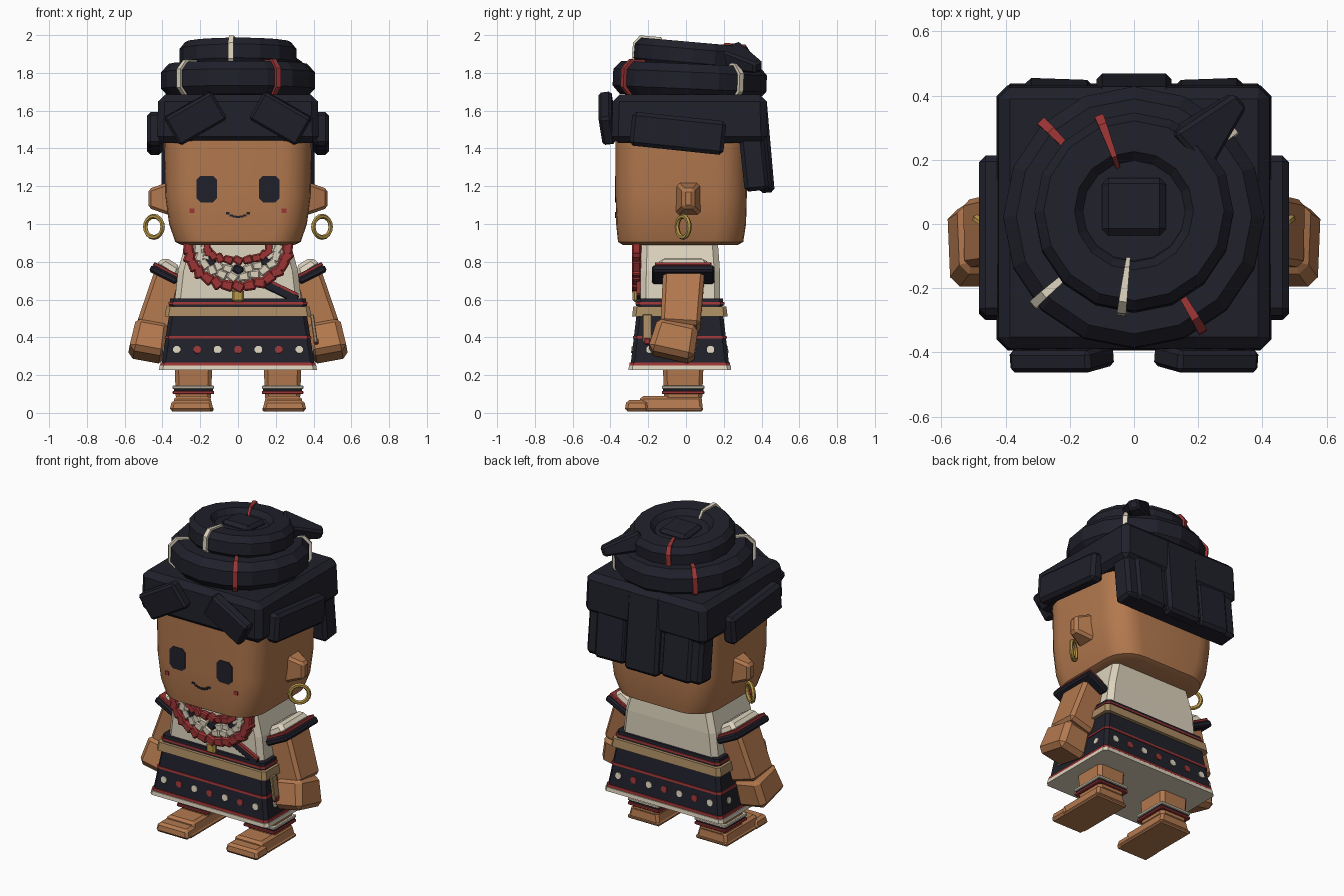
import bpy, bmesh, math
from math import sin, cos, pi, radians
from mathutils import Matrix, Vector, Euler

cube = bpy.data.objects.get("Cube")
if cube:
    bpy.data.objects.remove(cube)


def material(name, rgb):
    m = bpy.data.materials.new(name)
    m.use_nodes = True
    m.diffuse_color = (*rgb, 1)
    m.node_tree.nodes["Principled BSDF"].inputs["Base Color"].default_value = (*rgb, 1)
    return m


SKIN = material("skin", (.45, .19, .077))
NAVY = material("navy", (.0145, .0145, .024))
RED = material("red", (.34, .036, .036))
CREAM = material("cream", (.72, .65, .51))
TAN = material("tan", (.40, .26, .125))
GOLD = material("gold", (.48, .31, .065))


def finish(bm, name, mats, smooth=0):
    bmesh.ops.recalc_face_normals(bm, faces=bm.faces[:])
    me = bpy.data.meshes.new(name)
    bm.to_mesh(me)
    bm.free()
    for m in mats:
        me.materials.append(m)
    ob = bpy.data.objects.new(name, me)
    bpy.context.collection.objects.link(ob)
    if smooth:
        bpy.ops.object.select_all(action='DESELECT')
        ob.select_set(True)
        bpy.context.view_layer.objects.active = ob
        bpy.ops.object.shade_smooth_by_angle(angle=radians(smooth))
    return ob


def add_block(bm, matrix, s0, s1, h, bevel=0, index=0):
    """Tapered box along local z, s0 at the bottom and s1 at the top."""
    part = bmesh.new()
    bmesh.ops.create_cube(part, size=1)
    for v in part.verts:
        s = s1 if v.co.z > 0 else s0
        v.co = Vector((v.co.x * s[0], v.co.y * s[1], v.co.z * h))
    if bevel:
        bmesh.ops.bevel(part, geom=part.edges[:], offset=bevel, segments=1,
                        affect='EDGES', profile=.5)
    part.transform(matrix)
    for f in part.faces:
        f.material_index = index
    tmp = bpy.data.meshes.new("tmp")
    part.to_mesh(tmp)
    part.free()
    bm.from_mesh(tmp)
    bpy.data.meshes.remove(tmp)


def box(name, at, size, mat, rot=(0, 0, 0), top=(1, 1), bevel=.015):
    bm = bmesh.new()
    m = Matrix.Translation(at) @ Euler([radians(a) for a in rot]).to_matrix().to_4x4()
    add_block(bm, m, size, (size[0] * top[0], size[1] * top[1]), size[2], bevel)
    return finish(bm, name, [mat])


def beam(name, p0, p1, s0, s1, mat, bevel=.02):
    p0, p1 = Vector(p0), Vector(p1)
    z = (p1 - p0).normalized()
    y = Vector((0, 1, 0))
    y = (y - z * y.dot(z)).normalized()
    m = Matrix((y.cross(z), y, z)).transposed().to_4x4()
    m.translation = (p0 + p1) / 2
    bm = bmesh.new()
    add_block(bm, m, s0, s1, (p1 - p0).length, bevel)
    return finish(bm, name, [mat])


def loft(name, sections, radius, segs, mat, matrix=Matrix(), smooth=0):
    """Rounded rectangles (z, half x, y min, y max) joined upwards."""
    bm = bmesh.new()
    rings = []
    for z, hx, y0, y1 in sections:
        ring = []
        for k, (cx, cy) in enumerate(((hx, y1), (-hx, y1), (-hx, y0), (hx, y0))):
            ox = cx - math.copysign(radius, cx)
            oy = cy + (radius if cy == y0 else -radius)
            for i in range(segs + 1):
                a = pi / 2 * (k + i / segs)
                ring.append(bm.verts.new(matrix @ Vector(
                    (ox + radius * cos(a), oy + radius * sin(a), z))))
        rings.append(ring)
    n = len(rings[0])
    for a, b in zip(rings, rings[1:]):
        for i in range(n):
            bm.faces.new((a[i], a[(i + 1) % n], b[(i + 1) % n], b[i]))
    bm.faces.new(rings[0])
    bm.faces.new(rings[-1])
    return finish(bm, name, [mat], smooth)


def coil(name, at, tilt, rc, a, b, mat, start=0, sweep=2 * pi, n=16, grow=0):
    """Ring, or a short slice of one, with a chamfered cross-section."""
    bm = bmesh.new()
    m = Matrix.Translation(at) @ Matrix.Rotation(radians(tilt), 4, 'X')
    a, b = a + grow, b + grow
    prof = [(a, b * .5), (a * .62, b), (-a * .62, b), (-a, b * .5),
            (-a, -b * .5), (-a * .62, -b), (a * .62, -b), (a, -b * .5)]
    full = sweep > 6
    rings = []
    for i in range(n if full else n + 1):
        t = start + sweep * i / n
        rings.append([bm.verts.new(m @ Vector(((rc + r) * cos(t), (rc + r) * sin(t), z)))
                      for r, z in prof])
    for i in range(n):
        p, q = rings[i], rings[(i + 1) % len(rings)]
        for j in range(8):
            bm.faces.new((p[j], p[(j + 1) % 8], q[(j + 1) % 8], q[j]))
    if not full:
        bm.faces.new(rings[0])
        bm.faces.new(rings[-1])
    return finish(bm, name, [mat])


# Head and face
loft("head", [(.89, .30, -.335, .275), (.905, .332, -.36, .303), (1.0, .365, -.37, .318),
              (1.15, .385, -.372, .322), (1.6, .395, -.372, .322)], .16, 6, SKIN, smooth=35)
upright = Matrix.Rotation(pi / 2, 4, 'X')
for s, side in ((1, "left"), (-1, "right")):
    loft(side + "_eye", [(.367, .055, -.07, .07), (.376, .055, -.07, .07)], .022, 1, NAVY,
         Matrix.Translation((s * .165, 0, 1.185)) @ upright)
    box(side + "_cheek", (s * .243, -.367, 1.07), (.026, .009, .024), RED, bevel=0)
    beam(side + "_ear", (s * .36, .012, 1.135), (s * .475, .012, 1.135),
         (.18, .14), (.1, .06), SKIN, .015)
    bpy.ops.mesh.primitive_torus_add(
        major_segments=16, minor_segments=6, major_radius=.056, minor_radius=.013,
        location=(s * .445, -.015, .985), rotation=(pi / 2, 0, s * radians(35)))
    ring = bpy.context.object
    ring.name = side + "_earring"
    ring.data.materials.append(GOLD)
bm = bmesh.new()
for i in range(-3, 4):
    add_block(bm, Matrix.Translation((i * .018, -.372, 1.037 + i * i * .0022)),
              (.02, .008), (.02, .008), .011)
finish(bm, "mouth", [NAVY])

# Hair
box("hair_cap", (0, .019, 1.557), (.86, .828, .255), NAVY, top=(.98, .98), bevel=.035)
box("back_hair", (0, .35, 1.42), (.81, .13, .49), NAVY, rot=(6, 0, 0), bevel=.02)
box("back_lock_middle", (0, .408, 1.415), (.235, .08, .5), NAVY, rot=(5, 0, 0), bevel=.018)
for s, side in ((1, "left"), (-1, "right")):
    box(side + "_back_lock", (s * .235, .393, 1.40), (.21, .075, .45), NAVY,
        rot=(6, 0, s * 2), bevel=.018)
    box(side + "_side_lock", (s * .44, -.043, 1.48), (.085, .5, .18), NAVY,
        rot=(-6, 0, 0), bevel=.02)
    box(side + "_fringe", (s * .225, -.418, 1.56), (.29, .07, .17), NAVY,
        rot=(8, s * 30, 0), bevel=.014)

# Coiled head wrap with cords
LOWER = ((0, .02, 1.76), -2.5, .3, .107, .088)
UPPER = ((0, .035, 1.89), -5, .233, .077, .073)
coil("lower_coil", *LOWER, NAVY)
coil("upper_coil", *UPPER, NAVY)
coil("coil_floor", (0, .045, 1.88), -5, .1, .1, .05, NAVY)
box("coil_core", (0, .05, 1.885), (.2, .18, .14), NAVY, rot=(-5, 0, 0), bevel=.02)
for name, ring, angle, mat in (("front_cord", LOWER, 221, CREAM), ("front_red_cord", LOWER, 301, RED),
                               ("back_cord", LOWER, 41, CREAM), ("back_red_cord", LOWER, 134, RED),
                               ("top_cord", UPPER, 263, CREAM), ("top_red_cord", UPPER, 110, RED)):
    width = .021 / ring[2]
    coil(name, *ring, mat, start=radians(angle) - width / 2, sweep=width, n=1, grow=.011)
beam("wrap_tail", (.16, .22, 1.895), (.325, .385, 1.83), (.12, .17), (.06, .06), NAVY, .012)

# Blouse and sleeves
loft("blouse", [(.57, .338, -.243, .18), (.75, .318, -.24, .18), (.91, .275, -.235, .168)],
     .03, 1, CREAM)
beam("sash", (.14, -.25, .685), (.315, -.25, .6), (.045, .02), (.045, .02), NAVY, .005)
beam("sash_trim", (.155, -.252, .705), (.318, -.252, .626), (.014, .02), (.014, .02), RED, 0)
for s, side in ((1, "left"), (-1, "right")):
    def limb(name, p0, p1, s0, s1, mat, bevel=.02):
        beam(side + name, (s * p0[0], *p0[1:]), (s * p1[0], *p1[1:]), s0, s1, mat, bevel)
    limb("_sleeve", (.345, -.015, .80), (.38, -.015, .745), (.1, .24), (.14, .28), CREAM)
    limb("_sleeve_trim", (.376, -.015, .764), (.385, -.015, .747), (.15, .3), (.15, .3), RED, .004)
    limb("_sleeve_band", (.383, -.015, .75), (.401, -.015, .714), (.16, .33), (.16, .33), NAVY, .01)
    limb("_arm", (.36, -.01, .76), (.45, -.03, .45), (.15, .22), (.18, .21), SKIN)
    limb("_hand", (.452, -.04, .475), (.485, -.082, .295), (.18, .22), (.2, .25), SKIN, .03)

# Skirt, belt and trims
SKIRT_BOTTOM, SKIRT_TOP = (.24, .408, -.295, .23), (.58, .355, -.255, .19)
loft("skirt", [SKIRT_BOTTOM, SKIRT_TOP], .02, 1, NAVY)


def skirt_ring(name, z0, z1, grow, mat):
    rows = []
    for z in (z0, z1):
        t = (z - .24) / .34
        hx, y0, y1 = [p + (q - p) * t for p, q in zip(SKIRT_BOTTOM[1:], SKIRT_TOP[1:])]
        rows.append((z, hx + grow, y0 - grow, y1 + grow))
    loft(name, rows, .02, 1, mat)


skirt_ring("hem", .226, .25, .008, CREAM)
skirt_ring("lower_red_trim", .252, .268, .006, RED)
skirt_ring("upper_red_trim", .394, .408, .005, RED)
skirt_ring("belt", .51, .562, .022, TAN)
skirt_ring("waist_band", .565, .605, .008, NAVY)
skirt_ring("waist_trim", .575, .587, .013, RED)

# Embroidered dots around the skirt
bm = bmesh.new()
spots = [(i * .108, y, lean, 0, i % 2) for i in range(-3, 4)
         for y, lean in ((-.2845, -6.5), (.219, 6.5))]
spots += [(s * .394, -.03 + i * .16, 0, s * -9, i % 2) for i in (-1, 0, 1) for s in (1, -1)]
for x, y, rx, ry, odd in spots:
    m = Matrix.Translation((x, y, .335)) @ Euler((radians(rx), radians(ry), 0)).to_matrix().to_4x4()
    m = m @ Matrix.Rotation(pi / 2, 4, 'Y' if ry else 'X') @ Matrix.Rotation(pi / 8, 4, 'Z')
    before = set(bm.faces)
    bmesh.ops.create_cone(bm, cap_ends=True, segments=8, radius1=.021, radius2=.021,
                          depth=.009, matrix=m)
    for f in set(bm.faces) - before:
        f.material_index = 1 if odd else 0
finish(bm, "skirt_dots", [RED, CREAM])
box("belt_tail", (.402, -.205, .447), (.02, .05, .15), TAN, rot=(0, -8, 0), bevel=.004)
box("belt_tassel", (.412, -.205, .38), (.026, .035, .035), RED, bevel=.006)


# Beaded necklaces
def necklace(name, width, top, drop, size, count, mats, y):
    bm = bmesh.new()
    for i in range(count):
        t = pi * i / (count - 1)
        m = Matrix.Translation((-width * cos(t), y, top - drop * sin(t)))
        m = m @ Matrix.Rotation(-t + (i % 2) * .5, 4, 'Y')
        add_block(bm, m, (size, size * .8), (size * .8, size * .8), size * 1.1, size * .15,
                  i % len(mats))
    finish(bm, name, mats)


necklace("outer_necklace", .262, .87, .2, .062, 15, [RED], -.262)
necklace("cream_necklace", .21, .87, .15, .054, 12, [CREAM], -.257)
necklace("mixed_necklace", .178, .87, .112, .05, 11, [CREAM, CREAM, NAVY], -.257)
necklace("inner_necklace", .165, .87, .062, .048, 11, [RED], -.26)
box("pendant", (0, -.268, .62), (.065, .03, .065), GOLD, bevel=.01)

# Legs, anklets and feet
for s, side in ((1, "left"), (-1, "right")):
    x = s * .236
    box(side + "_leg", (x, -.015, .16), (.185, .2, .2), SKIN, top=(1.08, 1.08), bevel=.02)
    for label, z, mat, grow in (("red", .108, RED, 0), ("navy", .122, NAVY, -.012),
                                ("cream", .136, CREAM, 0)):
        box(f"{side}_{label}_anklet", (x, -.015, z), (.22 + grow, .225 + grow, .018), mat, bevel=.004)
    box(side + "_foot", (x + s * .005, -.08, .052), (.22, .34, .075), SKIN, top=(.85, .95), bevel=.015)
    box(side + "_toes", (x + s * .01, -.26, .038), (.235, .13, .06), SKIN, top=(.88, .85), bevel=.015)
    box(side + "_sole", (x + s * .005, -.1, .02), (.225, .38, .024), SKIN, bevel=.008)
